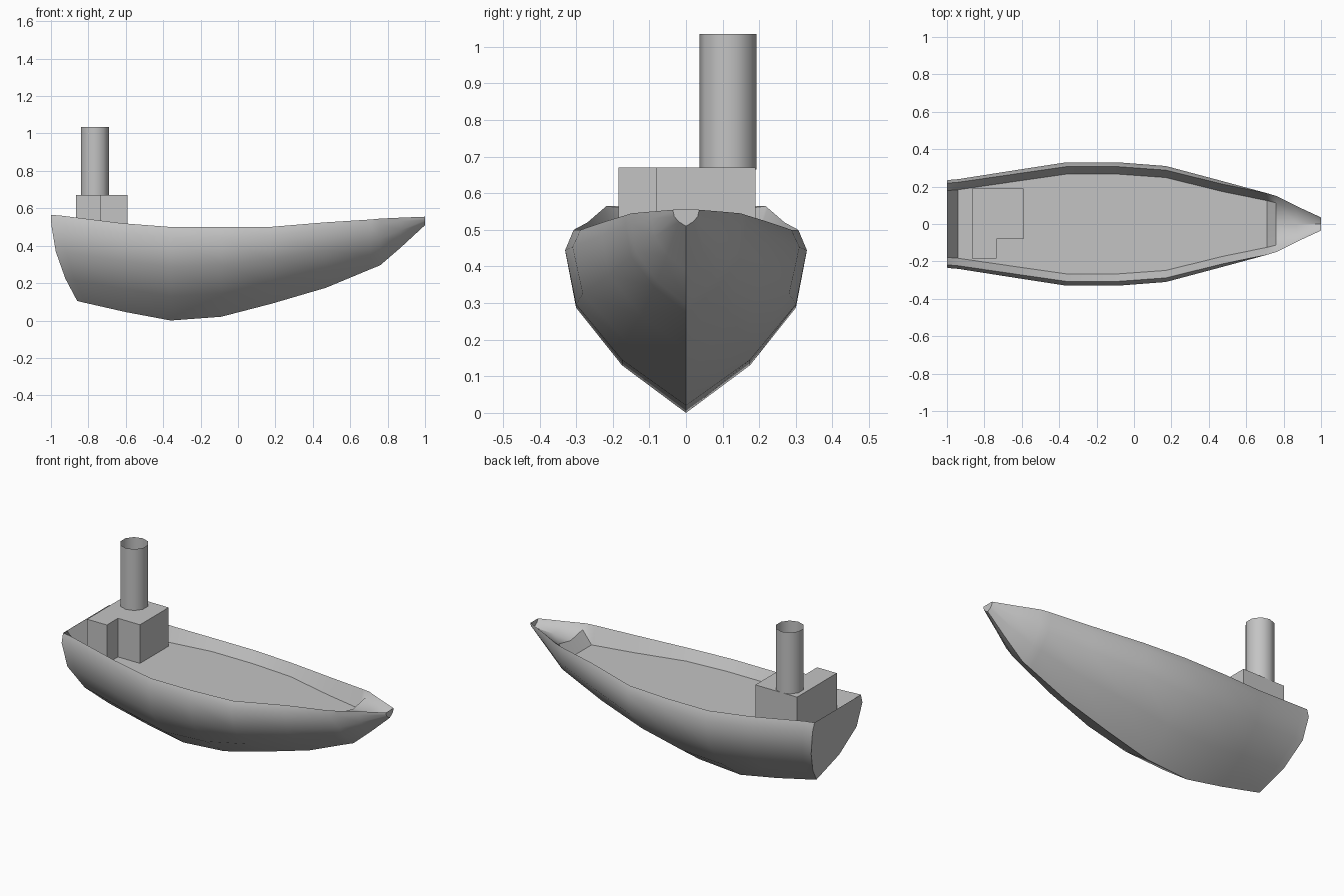
import bpy
import bmesh
import math

cube = bpy.data.objects.get("Cube")
if cube:
    bpy.data.objects.remove(cube, do_unlink=True)

# Single painted colour
grey = bpy.data.materials.new("plain grey")
grey.use_nodes = True
grey.diffuse_color = (0.55, 0.55, 0.55, 1)
grey.node_tree.nodes["Principled BSDF"].inputs["Base Color"].default_value = grey.diffuse_color


def finish(bm, name, smooth_angle=None):
    """Turn a bmesh into a named, coloured object, optionally smooth shaded."""
    mesh = bpy.data.meshes.new(name)
    bm.to_mesh(mesh)
    bm.free()
    mesh.materials.append(grey)
    obj = bpy.data.objects.new(name, mesh)
    bpy.context.scene.collection.objects.link(obj)
    if smooth_angle:
        bpy.ops.object.select_all(action="DESELECT")
        obj.select_set(True)
        bpy.context.view_layer.objects.active = obj
        bpy.ops.object.shade_smooth_by_angle(angle=math.radians(smooth_angle))
    return obj


def loft(bm, rows):
    """Skin a list of equally long point rows with quads."""
    grid = [[bm.verts.new(p) for p in row] for row in rows]
    for near, far in zip(grid, grid[1:]):
        for j in range(len(near) - 1):
            bm.faces.new((near[j], near[j + 1], far[j + 1], far[j]))
    return grid


# Stations, stern to bow: keel x, keel z, rim x, rim z, half beam, deck z
stations = [
    (-.86, .105, -1, .565, .235, .56),
    (-.82, .095, -.94, .56, .24, .44),
    (-.6, .045, -.62, .52, .29, .44),
    (-.36, 0, -.36, .5, .33, .44),
    (-.09, .02, -.09, .5, .33, .44),
    (.18, .09, .17, .5, .31, .44),
    (.47, .175, .47, .525, .23, .44),
    (.71, .275, .71, .54, .165, .44),
    (.76, .295, .76, .545, .15, .5),
    (.87, .39, .87, .55, .095, .51),
    (1, .51, 1, .555, .035, .515),
]


def rim_width(station):
    """The rim tucks in amidships and flares fully at the bow."""
    return station[4] * (1 if station[0] > .7 else .93)


def hull_section(station):
    """Rim to keel to rim, as (width share, height share) of the section."""
    keel_x, keel_z, rim_x, rim_z, beam, _ = station
    share = [(0, 0), (.53, .26), (.91, .575), (1, .885), (rim_width(station) / beam, 1)]
    side = []
    for w, h in share:
        bend = 1 - (1 - h) ** 2
        side.append((keel_x + (rim_x - keel_x) * bend, beam * w, keel_z + (rim_z - keel_z) * h))
    other = [(x, -y, z) for x, y, z in side[:0:-1]]
    return other + side


def deck_section(station):
    """Rim, bulwark foot, centreline, and the mirrored side."""
    _, _, x, rim_z, _, deck_z = station
    rim = rim_width(station)
    foot = max(rim - .04, rim * .75)
    foot_z = deck_z if x < .72 else (deck_z + rim_z) / 2
    return [(x, rim, rim_z), (x, foot, foot_z), (x, 0, deck_z),
            (x, -foot, foot_z), (x, -rim, rim_z)]


# Hull shell with flat transom and blunt stem
bm = bmesh.new()
shell = loft(bm, [hull_section(s) for s in stations])
bm.faces.new(shell[0][::-1])
bm.faces.new(shell[-1])
finish(bm, "hull", 40)

# Sunken deck with bulwarks and raised foredeck
bm = bmesh.new()
loft(bm, [deck_section(s) for s in stations])
finish(bm, "deck", 35)

# L-shaped cabin
outline = [(-.865, .19), (-.59, .19), (-.59, -.08), (-.735, -.08), (-.735, -.185), (-.865, -.185)]
bm = bmesh.new()
base = bm.faces.new([bm.verts.new((x, y, .43)) for x, y in outline])
top = bmesh.ops.extrude_face_region(bm, geom=[base], use_keep_orig=True)
bmesh.ops.translate(bm, vec=(0, 0, .24),
                    verts=[v for v in top["geom"] if isinstance(v, bmesh.types.BMVert)])
bmesh.ops.recalc_face_normals(bm, faces=bm.faces[:])
finish(bm, "cabin")

# Open funnel
bm = bmesh.new()
bmesh.ops.create_cone(bm, cap_ends=False, segments=10, radius1=.078, radius2=.078, depth=.37)
funnel = finish(bm, "funnel", 40)
funnel.location = (-.765, .115, .85)
